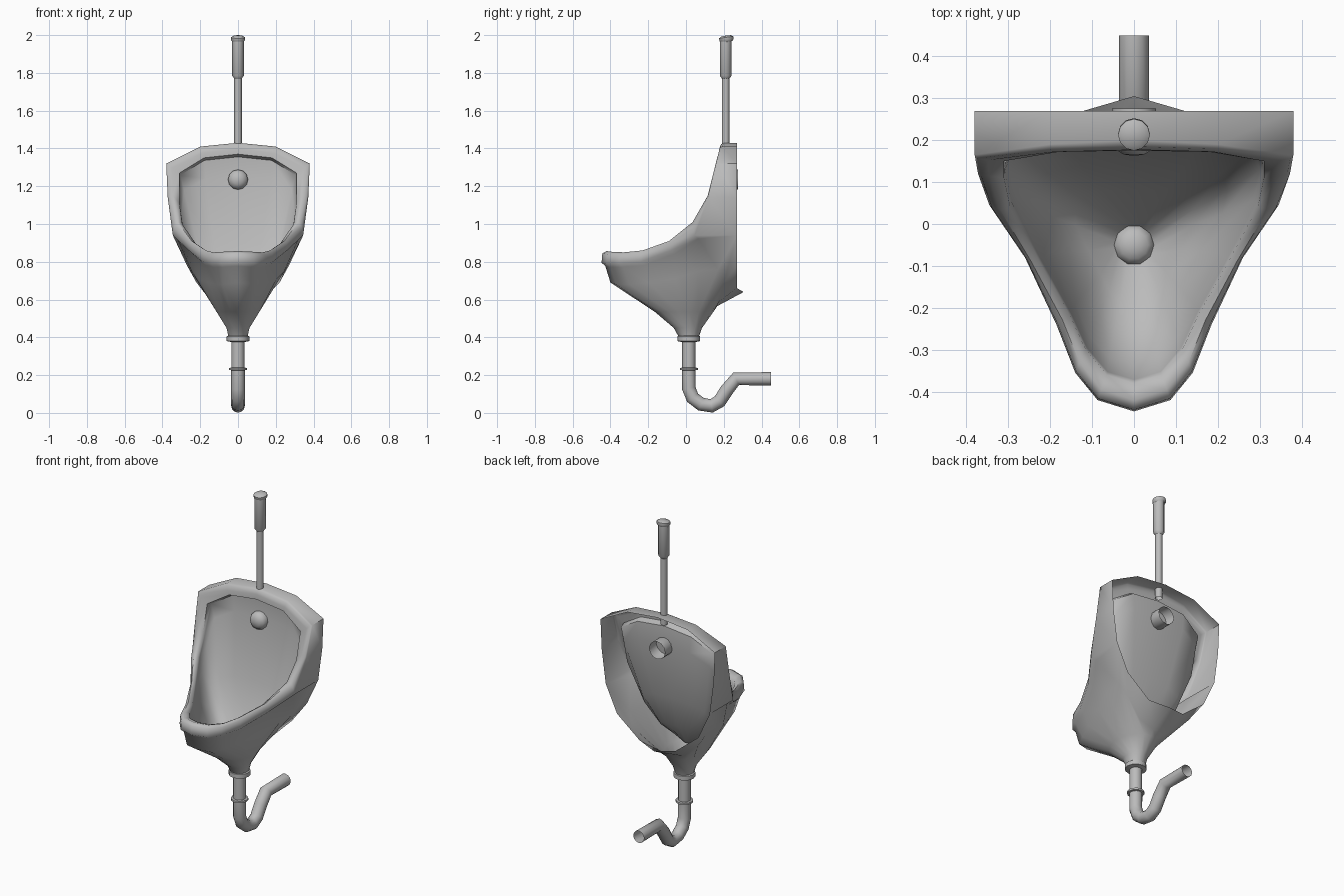
import bpy
import bmesh
from math import pi, sin, cos, radians
from mathutils import Vector, Matrix

cube = bpy.data.objects.get("Cube")
if cube:
    bpy.data.objects.remove(cube, do_unlink=True)

# Single glazed grey
grey = bpy.data.materials.new("glazed_grey")
grey.use_nodes = True
shade = (0.5, 0.5, 0.5, 1)
grey.diffuse_color = shade
grey.node_tree.nodes["Principled BSDF"].inputs["Base Color"].default_value = shade


def finish(name, bm, angle=50):
    """Turn a bmesh into a smooth-shaded object with sharp edges kept."""
    bmesh.ops.remove_doubles(bm, verts=bm.verts, dist=0.0005)
    bmesh.ops.recalc_face_normals(bm, faces=bm.faces)
    mesh = bpy.data.meshes.new(name)
    bm.to_mesh(mesh)
    bm.free()
    mesh.materials.append(grey)
    for poly in mesh.polygons:
        poly.use_smooth = True
    mesh.set_sharp_from_angle(angle=radians(angle))
    obj = bpy.data.objects.new(name, mesh)
    bpy.context.scene.collection.objects.link(obj)
    return obj


def flip(p):
    return (-p[0], p[1], p[2])


def ring(half):
    """Mirror a centre-to-centre half outline into a closed ring."""
    return list(half) + [flip(p) for p in half[-2:0:-1]]


def arch(half):
    """Mirror an outline that starts on the centre into an open strip."""
    return [flip(p) for p in half[:0:-1]] + list(half)


def mix(a, b, amounts):
    """Blend two points by a separate amount on each axis."""
    return tuple(p + (q - p) * t for p, q, t in zip(a, b, amounts))


def loft(bm, rows, closed=True):
    """Bridge consecutive rows of points with quads."""
    made = [[bm.verts.new(p) for p in row] for row in rows]
    for a, b in zip(made, made[1:]):
        n = len(a)
        for i in range(n if closed else n - 1):
            j = (i + 1) % n
            bm.faces.new((a[i], a[j], b[j], b[i]))


def oval(cy, rx, ry, z, count=10):
    """Half oval from the front centre to the back centre."""
    angles = [pi * i / (count - 1) for i in range(count)]
    return [(rx * sin(t), cy - ry * cos(t), z) for t in angles]


# Rim outlines, from the top centre down to the front lip
rim_outer = [(0, .2, 1.43), (.2, .19, 1.41), (.38, .165, 1.32), (.372, .12, 1.14),
             (.345, .045, .94), (.26, -.08, .86), (.185, -.24, .8),
             (.14, -.355, .79), (.087, -.42, .79), (0, -.447, .795)]
rim_crest = [(0, .177, 1.4), (.19, .172, 1.375), (.35, .152, 1.298), (.345, .115, 1.15),
             (.32, .035, 1.01), (.245, -.09, .91), (.17, -.23, .86),
             (.13, -.33, .85), (.078, -.395, .853), (0, -.42, .857)]
rim_inner = [(0, .175, 1.37), (.18, .172, 1.35), (.31, .15, 1.27), (.31, .11, 1.11),
             (.295, .04, 1), (.225, -.09, .898), (.152, -.22, .848),
             (.115, -.3, .838), (.065, -.36, .84), (0, -.38, .843)]
bowl_wall = [(0, .21, 1.25), (.17, .21, 1.24), (.285, .185, 1.18), (.3, .13, 1.03),
             (.28, .055, .9), (.205, -.07, .79), (.14, -.19, .74),
             (.105, -.27, .72), (.058, -.32, .71), (0, -.335, .71)]

# Rounded shoulder between the outside and the crest of the rim
bulge = [(.25, .65, .25)] * 3 + [(.25, .6, .6)] * 2 + [(.2, .15, .8)] * 5
rim_shoulder = [mix(a, b, t) for a, b, t in zip(rim_outer, rim_crest, bulge)]

# Small ledge turning back behind the inner edge of the rim
turn = [(.2, .9, .12)] * 5 + [(.2, .2, .2)] * 5
ledge = [mix(a, b, t) for a, b, t in zip(rim_inner, bowl_wall, turn)]

# Full bowl floor converging on the drain
drain = oval(-.05, .045, .045, .57)[::-1]
bowl_floor = [mix(a, b, (.3, .32, .52)) for a, b in zip(bowl_wall, drain)]
bowl_base = [mix(a, b, (.6, .6, .8)) for a, b in zip(bowl_wall, drain)]

# Outer shell: side walls run straight back, lower part tucks in and funnels to the neck
back_edge = [(x, .27, z) for x, y, z in rim_outer[:5]]
skirt_back = [back_edge[-1], (.27, .27, .78), (.12, .27, .66), (0, .305, .64)]
skirt_front = rim_outer[:3:-1]
skirt_tuck = [(x * .93, y + .02, z - .018) for x, y, z in skirt_front]
skirt_mid = [(0, -.4, .69), (.08, -.37, .68), (.115, -.3, .68), (.155, -.2, .69),
             (.205, -.06, .71), (.245, .06, .75), (.255, .17, .76),
             (.22, .2, .69), (.11, .175, .59), (0, .165, .565)]

bm = bmesh.new()
bowl = (rim_outer, rim_shoulder, rim_crest, rim_inner, ledge,
        bowl_wall, bowl_floor, bowl_base, drain)
loft(bm, [ring(r) for r in bowl])
loft(bm, [arch(rim_outer[:5]), arch(back_edge)], closed=False)
skirt = [skirt_front + skirt_back, skirt_tuck + skirt_back, skirt_mid,
         oval(-.01, .115, .155, .535), oval(.01, .062, .075, .45), oval(.015, .05, .052, .4)]
loft(bm, [ring(r) for r in skirt])
finish("basin", bm, 62)


def lathe(name, profile, place, sides=12, angle=40):
    """Revolve (radius, height) pairs about z, then place the result."""
    bm = bmesh.new()
    loft(bm, [[(r * cos(2 * pi * i / sides), r * sin(2 * pi * i / sides), h)
               for i in range(sides)] for r, h in profile])
    # Drop the collapsed quads at the poles
    bmesh.ops.dissolve_degenerate(bm, edges=bm.edges, dist=0.0001)
    bm.transform(place)
    return finish(name, bm, angle)


def at(y, z=0):
    return Matrix.Translation((0, y, z))


# Drain dome in the bowl
dome = [(.048 * cos(pi * i / 8), .03 * sin(pi * i / 8)) for i in range(5)]
lathe("drain_dome", dome, at(-.05, .57), sides=10)

# Water inlet: domed nozzle in front, open tube behind the wall
nozzle = [(.053, -.075), (.053, .005), (.045, .022), (.025, .034), (0, .038)]
lathe("inlet_nozzle", nozzle, at(.2, 1.235) @ Matrix.Rotation(pi / 2, 4, "X"))

# Flush pipe, valve sleeve and tilted cap
lathe("flush_pipe", [(.02, 1.37), (.02, 1.79)], at(.21))
lathe("valve_sleeve", [(.02, 1.77), (.031, 1.785), (.031, 1.985)], at(.21))
cap = [(.03, -.022), (.038, -.012), (.038, .002), (.026, .01), (0, .012)]
lathe("valve_cap", cap, at(.213, 1.986) @ Matrix.Rotation(radians(8), 4, "X"))

# Waste collars and drop pipe
lathe("waste_collar", [(.035, .375), (.06, .38), (.06, .405), (.048, .412)], at(.015))
lathe("drop_pipe", [(.035, .23), (.035, .39)], at(.015))
lathe("joint_ring", [(.03, .225), (.048, .227), (.048, .238), (.03, .24)], at(.015))

# Trap pipe swept along a bend in the side plane
path = [(.015, .235), (.015, .13), (.035, .08), (.08, .046), (.135, .037),
        (.178, .062), (.215, .12), (.265, .18), (.45, .18)]
points = [Vector((0, y, z)) for y, z in path]
rows = []
for i, p in enumerate(points):
    before = (p - points[max(i - 1, 0)]).normalized()
    after = (points[min(i + 1, len(points) - 1)] - p).normalized()
    along = (before + after).normalized()
    across = Vector((1, 0, 0))
    up = across.cross(along)
    rows.append([p + (across * cos(a) + up * sin(a)) * .036
                 for a in (2 * pi * k / 12 for k in range(12))])
bm = bmesh.new()
loft(bm, rows)
finish("trap_pipe", bm, 60)
